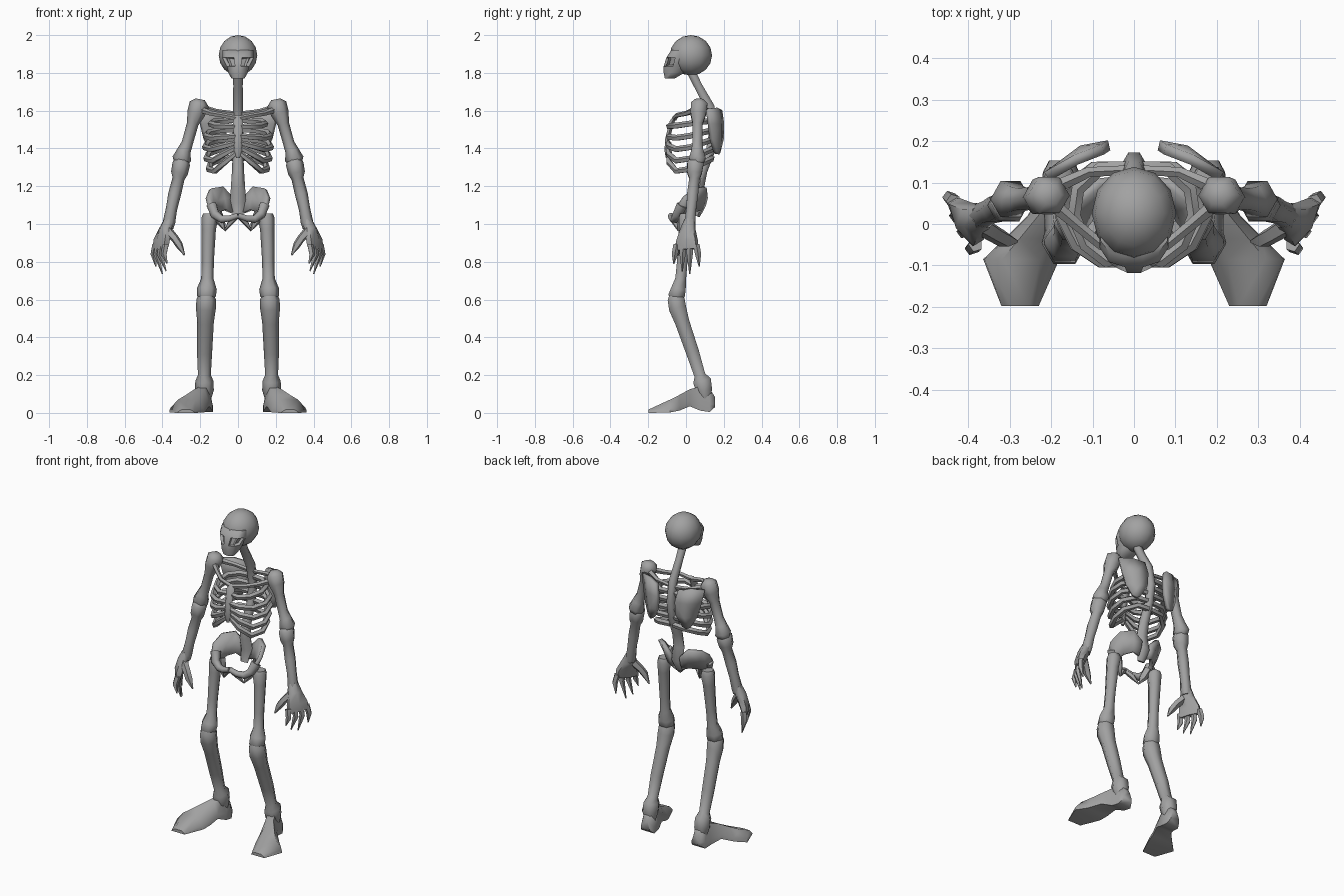
import bpy, bmesh, math
from mathutils import Vector

bone = bpy.data.materials.new("bone_grey")
bone.diffuse_color = (0.36, 0.36, 0.36, 1)


def finish(name, bm, mirror=False, thickness=0):
    bmesh.ops.recalc_face_normals(bm, faces=bm.faces)
    me = bpy.data.meshes.new(name)
    bm.to_mesh(me)
    bm.free()
    me.materials.append(bone)
    ob = bpy.data.objects.new(name, me)
    bpy.context.collection.objects.link(ob)
    bpy.ops.object.select_all(action='DESELECT')
    ob.select_set(True)
    bpy.context.view_layer.objects.active = ob
    bpy.ops.object.shade_smooth_by_angle(angle=math.radians(65))
    if thickness:
        s = ob.modifiers.new("thickness", 'SOLIDIFY')
        s.thickness, s.offset = thickness, 0
    if mirror:
        ob.modifiers.new("mirror", 'MIRROR')
    return ob


def loft(bm, rings):
    """Skin a list of equal-length rings and cap both ends."""
    vs = [[bm.verts.new(p) for p in r] for r in rings]
    n = len(vs[0])
    for a, b in zip(vs, vs[1:]):
        for i in range(n):
            j = (i + 1) % n
            bm.faces.new((a[i], a[j], b[j], b[i]))
    bm.faces.new(vs[0][::-1])
    bm.faces.new(vs[-1])


def tube(name, pts, sides=6, mirror=True, ref=(1, 0, 0)):
    """Tube along points (x, y, z, radius along ref, other radius)."""
    bm = bmesh.new()
    c = [Vector(p[:3]) for p in pts]
    rings = []
    for i, p in enumerate(pts):
        t = (c[min(i + 1, len(c) - 1)] - c[max(i - 1, 0)]).normalized()
        u = Vector(ref)
        u = (u - t * u.dot(t)).normalized()
        v = t.cross(u)
        ra, rb = p[3], p[-1]
        rings.append([c[i] + u * ra * math.cos(k * math.tau / sides)
                      + v * rb * math.sin(k * math.tau / sides) for k in range(sides)])
    loft(bm, rings)
    return finish(name, bm, mirror)


def sheet(name, rows, thickness):
    """Curved bone plate from rows of points."""
    bm = bmesh.new()
    vs = [[bm.verts.new(p) for p in r] for r in rows]
    for a, b in zip(vs, vs[1:]):
        for i in range(len(a) - 1):
            bm.faces.new((a[i], a[i + 1], b[i + 1], b[i]))
    return finish(name, bm, True, thickness)


# Skull: cranium, and face with sunken eye sockets
bm = bmesh.new()
bmesh.ops.create_uvsphere(bm, u_segments=12, v_segments=8, radius=1)
for v in bm.verts:
    v.co = Vector((v.co.x * 0.102, 0.026 + v.co.y * 0.112, 1.893 + v.co.z * 0.107))
finish("cranium", bm)

bm = bmesh.new()
rings = []
for z, w, front, back in ((1.77, .036, -.112, -.06), (1.80, .052, -.118, -.01),
                          (1.835, .062, -.118, .02), (1.882, .086, -.104, .03),
                          (1.92, .084, -.078, .03)):
    mid, half = (front + back) / 2, (back - front) / 2
    ring = []
    for k in range(12):
        a = (k + .5) * math.tau / 12
        ring.append((w * math.cos(a), mid + half * max(-1, min(1, 1.15 * math.sin(a))), z))
    rings.append(ring)
loft(bm, rings)
bm.normal_update()
bmesh.ops.recalc_face_normals(bm, faces=bm.faces)
eyes = [f for f in bm.faces if 1.84 < f.calc_center_median().z < 1.88
        and f.normal.y < -.3 and abs(f.calc_center_median().x) > .015]
bmesh.ops.inset_individual(bm, faces=eyes, thickness=.006, depth=-.016)
finish("face", bm)

# Spine and breastbone
tube("spine", [(0, .02, 1.82, .027), (0, .065, 1.73, .025), (0, .125, 1.62, .027, .03),
               (0, .148, 1.5, .028), (0, .13, 1.39, .028), (0, .085, 1.28, .032),
               (0, .07, 1.19, .038, .03), (0, .088, 1.11, .042, .025), (0, .06, 1.04, .025, .015)],
     6, False)
tube("breastbone", [(0, -.055, 1.57, .018, .012), (0, -.075, 1.54, .028, .014),
                    (0, -.098, 1.45, .022, .014), (0, -.102, 1.39, .022, .014),
                    (0, -.1, 1.35, .01, .008)], 6, False)

# Ribs: side width, back height, side height, front height
for n, (w, zb, zs, zf) in enumerate(((.145, 1.55, 1.53, 1.515), (.172, 1.5, 1.465, 1.465),
                                     (.175, 1.45, 1.405, 1.43), (.168, 1.4, 1.345, 1.405),
                                     (.155, 1.35, 1.29, 1.375))):
    r = .017
    tube(f"rib_{n + 1}", [(.01, .135, zb, r), (w * .55, .135, zb - .005, r),
                          (w * .93, .085, (zb + zs) / 2, r), (w, .02, zs, r),
                          (w * .8, -.05, zs - .01, r), (w * .45, -.09, (zs + zf) / 2 - .005, r),
                          (.012, -.092 if n else -.075, zf, r * .8)], 5, ref=(0, 0, 1))

# Shoulder girdle
tube("collar_bone", [(.01, -.06, 1.56, .014), (.08, -.05, 1.575, .013),
                     (.14, .0, 1.585, .014), (.21, .06, 1.61, .018)], 5, ref=(0, 0, 1))
tube("shoulder_bar", [(.02, .13, 1.585, .012), (.11, .125, 1.595, .013), (.21, .08, 1.62, .018)],
     5, ref=(0, 0, 1))
sheet("shoulder_blade", [[(.075, .18, 1.6), (.14, .155, 1.615), (.21, .115, 1.61)],
                         [(.06, .19, 1.53), (.125, .178, 1.53), (.195, .125, 1.53)],
                         [(.065, .188, 1.45), (.115, .178, 1.44), (.175, .135, 1.45)],
                         [(.1, .17, 1.38), (.12, .165, 1.37), (.14, .155, 1.38)]], .025)

# Arms
tube("upper_arm", [(.2, .07, 1.66, .025), (.205, .07, 1.635, .052, .05), (.222, .065, 1.585, .048),
                   (.24, .062, 1.53, .031), (.268, .06, 1.43, .03), (.285, .06, 1.39, .036),
                   (.298, .06, 1.345, .05), (.305, .06, 1.31, .03)], 6)
tube("forearm", [(.295, .055, 1.35, .03), (.3, .05, 1.32, .047, .05), (.31, .045, 1.27, .045),
                 (.315, .045, 1.24, .032), (.335, .035, 1.16, .034), (.352, .028, 1.08, .03),
                 (.365, .02, 1.01, .033), (.372, .018, .98, .03)], 6)

# Hands
tube("palm", [(.366, .02, 1.02, .028, .03), (.385, .01, .97, .032, .045),
              (.405, .005, .91, .03, .068), (.413, .005, .865, .02, .07)],
     6, ref=(.86, -.5, 0))
for n, (x, y, tx, ty, tz) in enumerate(((.382, -.05, .375, -.065, .79), (.402, -.015, .38, -.02, .75),
                                        (.42, .02, .4, .02, .735), (.436, .055, .435, .07, .775))):
    tube(f"finger_{n + 1}", [(x, y, .89, .018), (x + .01, y + (ty - y) * .6, .84, .017),
                             (tx, ty, tz, .003)], 5)
tube("thumb", [(.375, .0, .97, .025), (.335, -.025, .925, .022),
               (.312, -.038, .89, .021), (.283, -.042, .835, .004)], 5, ref=(0, 1, 0))

# Pelvis
sheet("hip_wing", [[(.03, .105, 1.14), (.085, .1, 1.195), (.145, .05, 1.185), (.162, -.01, 1.14), (.148, -.045, 1.09)],
                   [(.03, .095, 1.1), (.075, .085, 1.13), (.115, .04, 1.12), (.135, -.005, 1.09), (.13, -.04, 1.06)],
                   [(.03, .075, 1.06), (.065, .07, 1.075), (.1, .03, 1.065), (.12, -.005, 1.045), (.115, -.035, 1.035)]],
      .024)
tube("pubic_arch", [(.14, -.02, 1.1, .03), (.122, -.045, 1.05, .026), (.085, -.06, 1.025, .022),
                    (.045, -.075, 1.03, .018), (0, -.08, 1.045, .016)], 6, ref=(0, 1, 0))
tube("sit_bone", [(.11, -.01, 1.06, .026), (.09, -.025, 1.01, .024), (.068, -.04, .967, .006),
                  (.04, -.06, 1.01, .016), (.005, -.078, 1.04, .014)], 5, ref=(0, 1, 0))

# Legs
tube("thigh_bone", [(.15, .0, 1.055, .035), (.15, .0, 1.03, .044), (.155, -.005, .97, .038),
                    (.16, -.02, .8, .032), (.162, -.028, .71, .033), (.165, -.04, .655, .053, .045),
                    (.167, -.05, .62, .05), (.167, -.05, .59, .03)], 6)
tube("shin_bone", [(.168, -.05, .64, .035), (.168, -.052, .6, .052), (.17, -.045, .555, .053),
                   (.172, -.02, .48, .044), (.177, .035, .32, .04), (.178, .073, .2, .034),
                   (.178, .085, .17, .048, .055), (.178, .095, .12, .05), (.178, .1, .07, .035)], 6)

# Feet: sections of centre x, y, half width, underside, top
bm = bmesh.new()
rings = []
for x, y, w, lo, hi in ((.175, .153, .03, .03, .085), (.176, .125, .044, .005, .13),
                        (.18, .075, .045, .012, .14), (.205, .02, .052, .035, .125),
                        (.24, -.035, .072, .012, .095), (.272, -.085, .092, .002, .07),
                        (.275, -.198, .045, 0, .018)):
    m = lo + (hi - lo) * .3
    rings.append([(x - w, y, lo), (x + w, y, lo), (x + w * .96, y, m),
                  (x + w * .5, y, hi), (x - w * .5, y, hi), (x - w * .96, y, m)])
loft(bm, rings)
finish("foot", bm, True)
